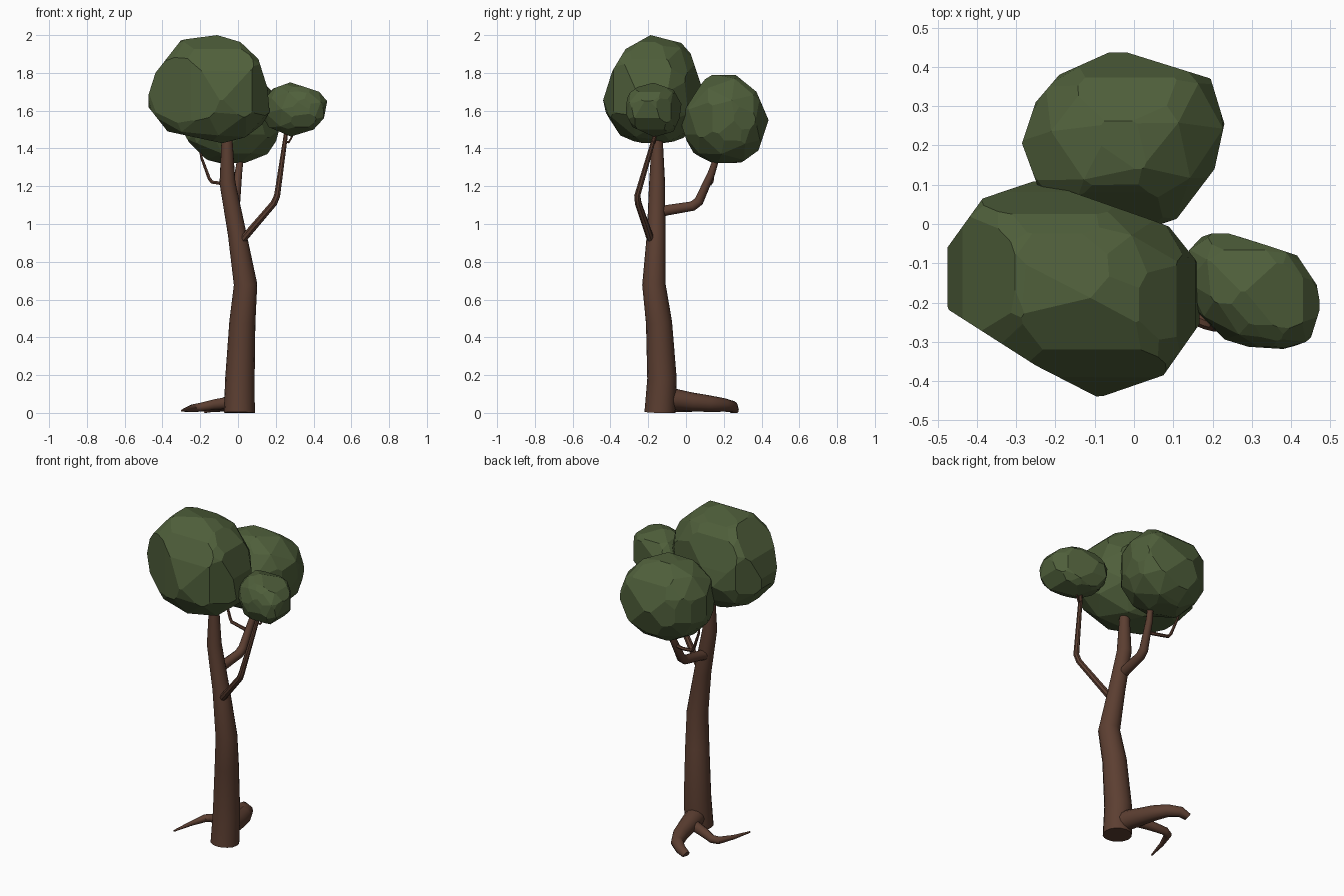
import bpy, bmesh, math, random
from mathutils import Vector, Matrix


def material(name, rgb):
    m = bpy.data.materials.new(name)
    m.diffuse_color = (*rgb, 1.0)
    return m


BARK = material("bark brown", (0.107, 0.049, 0.031))
LEAF = material("leaf green", (0.078, 0.114, 0.043))


def finish(name, bm, mat):
    bmesh.ops.recalc_face_normals(bm, faces=bm.faces[:])
    mesh = bpy.data.meshes.new(name)
    bm.to_mesh(mesh)
    bm.free()
    mesh.materials.append(mat)
    ob = bpy.data.objects.new(name, mesh)
    bpy.context.collection.objects.link(ob)
    return ob


def tube(name, path, sides=12):
    """Tapered limb through (x, y, z, radius) points, kept above the ground."""
    pts = [Vector(p[:3]) for p in path]
    bm = bmesh.new()
    rings, side = [], None
    for i, p in enumerate(pts):
        t = Vector((0, 0, 0))
        if i > 0:
            t += (p - pts[i - 1]).normalized()
        if i < len(pts) - 1:
            t += (pts[i + 1] - p).normalized()
        t.normalize()
        ref = side if side else (Vector((1, 0, 0)) if abs(t.x) < 0.8 else Vector((0, 1, 0)))
        side = (ref - t * ref.dot(t)).normalized()
        other = t.cross(side)
        ring = []
        for k in range(sides):
            a = 2 * math.pi * k / sides
            co = p + (side * math.cos(a) + other * math.sin(a)) * path[i][3]
            co.z = max(co.z, 0.0)
            ring.append(bm.verts.new(co))
        rings.append(ring)
    for a, b in zip(rings, rings[1:]):
        for k in range(sides):
            n = (k + 1) % sides
            bm.faces.new((a[k], a[n], b[n], b[k]))
    bm.faces.new(rings[0][::-1])
    bm.faces.new(rings[-1])
    ob = finish(name, bm, BARK)
    bpy.context.view_layer.objects.active = ob
    ob.select_set(True)
    bpy.ops.object.shade_smooth_by_angle(angle=math.radians(40))
    ob.select_set(False)
    return ob


def hull(points):
    bm = bmesh.new()
    for p in points:
        bm.verts.new(p)
    bmesh.ops.remove_doubles(bm, verts=bm.verts[:], dist=0.002)
    res = bmesh.ops.convex_hull(bm, input=bm.verts[:])
    loose = [v for v in bm.verts if not v.link_faces]
    bmesh.ops.delete(bm, geom=loose, context='VERTS')
    return bm


def clump(name, lo, hi, stretch, turn, seed, outlines, swell=1.05):
    """Faceted leaf clump: an ellipsoid trimmed flat along its outlines.

    outlines maps a pair of axes to an open or closed run of 2D points."""
    rng = random.Random(seed)
    lo, hi = Vector(lo), Vector(hi)
    mid = (lo + hi) / 2
    yaw = Matrix.Rotation(math.radians(turn), 3, 'Z')
    spin = Matrix.Rotation(rng.uniform(0, 6), 3, 'X') @ Matrix.Rotation(rng.uniform(0, 6), 3, 'Y')
    ball = bmesh.new()
    bmesh.ops.create_icosphere(ball, subdivisions=2, radius=1.0)
    pts = []
    for v in ball.verts:
        p = spin @ v.co
        pts.append(yaw @ Vector((p.x * stretch, p.y, p.z)))
    ball.free()
    for ax in range(3):
        a, b = min(p[ax] for p in pts), max(p[ax] for p in pts)
        for p in pts:
            p[ax] = mid[ax] + ((p[ax] - a) / (b - a) - 0.5) * (hi[ax] - lo[ax]) * swell
    bm = hull(pts)
    for (i, j), run in outlines.items():
        for p, q in zip(run, run[1:]):
            n, co = Vector((0, 0, 0)), mid.copy()
            n[i], n[j] = q[1] - p[1], p[0] - q[0]
            co[i], co[j] = p
            if n.dot(mid - co) > 0:
                n = -n
            bmesh.ops.bisect_plane(bm, geom=bm.verts[:] + bm.edges[:] + bm.faces[:],
                                   plane_co=co, plane_no=n.normalized(), clear_outer=True)
            pts = [v.co.copy() for v in bm.verts]
            bm.free()
            bm = hull(pts)
    bmesh.ops.dissolve_limit(bm, angle_limit=math.radians(3), verts=bm.verts[:], edges=bm.edges[:])
    return finish(name, bm, LEAF)


# Trunk
tube("trunk", [(0.007, -0.138, 0.0, 0.082), (0.010, -0.127, 0.18, 0.078),
               (0.023, -0.143, 0.48, 0.069), (0.040, -0.170, 0.68, 0.062),
               (-0.005, -0.158, 0.95, 0.049), (-0.056, -0.153, 1.22, 0.042),
               (-0.058, -0.152, 1.43, 0.030), (-0.06, -0.152, 1.50, 0.026)], 16)

# Side branch carrying the small clump, with its twig
tube("side_branch", [(0.0, -0.17, 0.89, 0.020), (0.04, -0.193, 0.935, 0.020),
                     (0.190, -0.253, 1.11, 0.018), (0.207, -0.258, 1.15, 0.017),
                     (0.250, -0.170, 1.45, 0.012), (0.258, -0.16, 1.51, 0.010)], 8)
tube("side_twig", [(0.245, -0.175, 1.44, 0.006), (0.268, -0.165, 1.432, 0.006),
                   (0.285, -0.160, 1.46, 0.005), (0.290, -0.160, 1.49, 0.004)], 6)

# Rear branch carrying the back clump, with its twig
tube("rear_branch", [(-0.035, -0.15, 1.06, 0.030), (-0.03, -0.10, 1.073, 0.029),
                     (-0.018, 0.035, 1.095, 0.027), (-0.014, 0.068, 1.12, 0.026),
                     (0.002, 0.135, 1.27, 0.020), (0.015, 0.165, 1.36, 0.016),
                     (0.018, 0.17, 1.39, 0.013)], 10)
tube("rear_twig", [(-0.005, 0.110, 1.21, 0.011), (-0.07, 0.128, 1.212, 0.010),
                   (-0.138, 0.135, 1.222, 0.010), (-0.152, 0.140, 1.24, 0.009),
                   (-0.193, 0.15, 1.35, 0.007), (-0.20, 0.155, 1.39, 0.006)], 6)

# Roots
tube("thick_root", [(0.0, -0.10, 0.07, 0.058), (-0.012, -0.05, 0.070, 0.056),
                    (-0.025, 0.03, 0.058, 0.050), (-0.045, 0.12, 0.049, 0.044),
                    (-0.08, 0.20, 0.042, 0.036), (-0.135, 0.246, 0.034, 0.030),
                    (-0.18, 0.256, 0.012, 0.024)], 12)
tube("thin_root", [(-0.035, -0.02, 0.055, 0.034), (-0.12, 0.005, 0.045, 0.029),
                   (-0.20, 0.03, 0.030, 0.024), (-0.236, 0.015, 0.025, 0.022),
                   (-0.27, -0.08, 0.018, 0.013), (-0.298, -0.20, 0.012, 0.005)], 10)

# Leaf clumps, trimmed in front (x, z), side (y, z) and top (x, y) outline
FRONT, SIDE, TOP = (0, 2), (1, 2), (0, 1)
clump("large_leaf_clump", (-0.477, -0.442, 1.42), (0.172, 0.112, 2.0), 1.32, -25, 3, {
    FRONT: [(-.07, 1.425), (-.373, 1.49), (-.475, 1.62), (-.475, 1.68), (-.437, 1.80), (-.30, 1.975),
            (-.11, 2.0), (.013, 1.963), (.108, 1.873), (.156, 1.72), (.172, 1.54), (.13, 1.423), (-.07, 1.425)],
    SIDE: [(-.12, 1.42), (-.31, 1.418), (-.40, 1.508), (-.442, 1.645), (-.39, 1.81), (-.32, 1.926),
           (-.188, 2.0), (-.024, 1.958), (.04, 1.884), (.082, 1.73), (.112, 1.64)],
    TOP: [(-.475, -.06), (-.385, .065), (-.245, .112), (.06, .005), (.158, -.035), (.17, -.25),
          (.075, -.385), (-.09, -.442), (-.25, -.36), (-.477, -.215), (-.475, -.06)]})
clump("rear_leaf_clump", (-0.285, -0.022, 1.32), (0.23, 0.445, 1.79), 1.12, 30, 8, {
    FRONT: [(-.272, 1.455), (-.23, 1.38), (-.13, 1.322), (.098, 1.322), (.188, 1.386), (.22, 1.508)],
    SIDE: [(-.024, 1.524), (-.01, 1.6), (.08, 1.74), (.12, 1.79), (.262, 1.79), (.373, 1.70), (.437, 1.55),
           (.384, 1.39), (.294, 1.325), (.13, 1.32), (.02, 1.39), (-.024, 1.524)],
    TOP: [(-.25, .11), (-.285, .205), (-.25, .31), (-.19, .38), (-.045, .445), (.195, .37),
          (.23, .255), (.205, .14), (.095, -.005)]})
clump("small_leaf_clump", (0.135, -0.32, 1.46), (0.477, -0.012, 1.752), 1.3, -40, 5, {
    FRONT: [(.14, 1.70), (.277, 1.75), (.43, 1.70), (.472, 1.65), (.455, 1.56), (.40, 1.50), (.28, 1.463), (.17, 1.51)],
    SIDE: [(-.31, 1.685), (-.257, 1.725), (-.172, 1.748), (-.066, 1.71), (-.024, 1.635), (-.034, 1.56),
           (-.066, 1.49), (-.167, 1.46), (-.283, 1.513), (-.32, 1.587), (-.31, 1.685)],
    TOP: [(.145, -.04), (.2, -.012), (.31, -.045), (.415, -.08), (.465, -.155), (.475, -.21), (.45, -.29),
          (.41, -.32), (.25, -.31), (.2, -.3), (.16, -.26)]})
